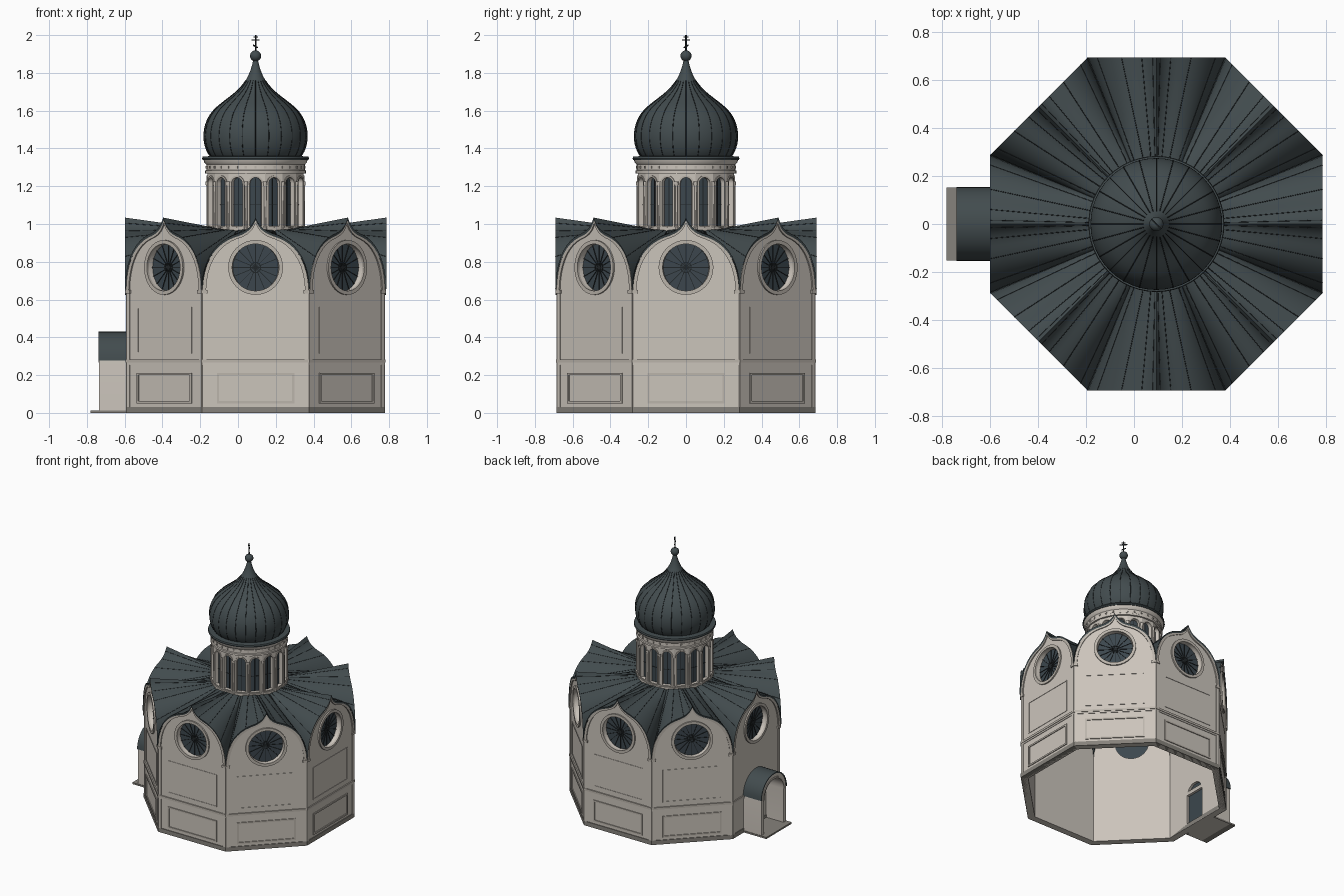
import bpy, bmesh
from math import sin, cos, tan, pi, radians
from mathutils import Vector
from mathutils.geometry import interpolate_bezier

if "Cube" in bpy.data.objects:
    bpy.data.objects.remove(bpy.data.objects["Cube"])

CX = 0.093                      # axis of the octagonal body
APO = 0.68                      # distance from axis to each facade
HALF = APO * tan(pi / 8)        # half width of a facade
ALL = range(8)
WEST = [6]                      # the facade carrying the porch
PLAIN = [i for i in ALL if i not in WEST]


def material(name, r, g, b):
    m = bpy.data.materials.new(name)
    m.use_nodes = True
    m.diffuse_color = (r, g, b, 1)
    m.node_tree.nodes["Principled BSDF"].inputs["Base Color"].default_value = (r, g, b, 1)
    return m


WALL = material("pale stone", 0.60, 0.555, 0.50)
TRIM = material("trim stone", 0.50, 0.46, 0.41)
BASE = material("plinth stone", 0.24, 0.225, 0.20)
ROOF = material("slate metal", 0.055, 0.072, 0.077)
SEAM = material("dark seam", 0.015, 0.019, 0.021)
GLASS = material("window glass", 0.045, 0.062, 0.075)


def place(name, data, steps, n):
    """Link copies of one datablock, turned around the axis."""
    for i in steps:
        ob = bpy.data.objects.new(name, data)
        ob.location.x = CX
        ob.rotation_euler.z = 2 * pi * i / n
        bpy.context.collection.objects.link(ob)


def finish(name, bm, mat, steps, n, angle=35):
    bmesh.ops.recalc_face_normals(bm, faces=bm.faces)
    me = bpy.data.meshes.new(name)
    bm.to_mesh(me)
    bm.free()
    me.materials.append(mat)
    me.shade_smooth()
    me.set_sharp_from_angle(angle=radians(angle))
    place(name, me, steps, n)


def panel(name, mat, shapes, front, depth, steps=ALL, n=8, mitre=False):
    """Extrude flat shapes (outline followed by holes) inward from a facade plane."""
    bm = bmesh.new()
    for loops in shapes:
        edges = []
        for loop in loops:
            vs = [bm.verts.new((u, -front, z)) for u, z in loop]
            edges += [bm.edges.new((vs[k - 1], vs[k])) for k in range(len(vs))]
        fill = bmesh.ops.triangle_fill(bm, edges=edges, use_beauty=True, normal=(0, -1, 0))
        faces = [f for f in fill["geom"] if isinstance(f, bmesh.types.BMFace)]
        ext = bmesh.ops.extrude_face_region(bm, geom=faces, use_keep_orig=True)
        for v in ext["geom"]:
            if isinstance(v, bmesh.types.BMVert):
                v.co.y += depth
                if mitre:
                    v.co.x *= (front - depth) / front
    finish(name, bm, mat, steps, n)


def lathe(name, mat, profile, seg=48, at=(0, 0), steps=(0,), n=1):
    bm = bmesh.new()
    rings = [[bm.verts.new((at[0] + r * sin(2 * pi * k / seg), at[1] + r * cos(2 * pi * k / seg), z))
              for k in range(seg)] for r, z in profile]
    for a, b in zip(rings, rings[1:]):
        for k in range(seg):
            bm.faces.new((a[k - 1], a[k], b[k], b[k - 1]))
    finish(name, bm, mat, steps, n)


def seams(name, lines, steps, n, radius=0.0018):
    cu = bpy.data.curves.new(name, "CURVE")
    cu.dimensions = "3D"
    cu.bevel_depth, cu.bevel_resolution = radius, 0
    for pts in lines:
        sp = cu.splines.new("POLY")
        sp.points.add(len(pts) - 1)
        for p, co in zip(sp.points, pts):
            p.co = (*co, 1)
    cu.materials.append(SEAM)
    place(name, cu, steps, n)


def rect(u0, u1, z0, z1):
    return [(u0, z0), (u1, z0), (u1, z1), (u0, z1)]


def circle(r, z, n=40):
    return [(r * cos(2 * pi * k / n), z + r * sin(2 * pi * k / n)) for k in range(n)]


def arch(r, z0, spring, n=16):
    return [(-r, z0), (r, z0)] + [(r * cos(pi * k / n), spring + r * sin(pi * k / n)) for k in range(n + 1)]


def bezier(*pts, n=10):
    return [(p.x, p.y) for p in interpolate_bezier(*[Vector((*p, 0)) for p in pts], n)]


# Ogee gable line, right corner to left corner
side = bezier((HALF, 0.65), (0.278, 0.80), (0.21, 0.90), (0.11, 0.935))
tip = bezier((0.11, 0.935), (0.05, 0.953), (0.02, 0.975), (0, 1.026))
right = side + tip[1:]
gable = right + [(-u, z) for u, z in reversed(right[:-1])]

# Walls with round windows; the west wall also has a doorway
body = [(-HALF, 0), (HALF, 0)] + gable
oculus = circle(0.126, 0.77)
door = arch(0.085, 0.02, 0.24)
panel("wall", WALL, [[body, oculus]], APO, 0.045, PLAIN, mitre=True)
panel("door_wall", WALL, [[body, oculus, door]], APO, 0.045, WEST, mitre=True)
panel("door", GLASS, [[arch(0.087, 0.018, 0.24)]], APO - 0.018, 0.008, WEST)

# Plinth, string course and framed panels
for name, mat, z0, z1, out in (("plinth", BASE, 0, 0.032, 0.005),
                               ("string_course", TRIM, 0.266, 0.282, 0.008),
                               ("string_course_foot", WALL, 0.254, 0.266, 0.004)):
    w = (APO + out) * tan(pi / 8)
    panel(name, mat, [[rect(-w, w, z0, z1)]], APO + out, out + 0.045, mitre=True)
panel("lower_panel_frame", TRIM, [[rect(-0.205, 0.205, 0.05, 0.212), rect(-0.193, 0.193, 0.062, 0.2)]],
      APO + 0.006, 0.008, PLAIN)
panel("upper_panel_frame", WALL, [[rect(-0.205, 0.205, 0.315, 0.56), rect(-0.198, 0.198, 0.322, 0.553)]],
      APO + 0.003, 0.005, PLAIN)

# Corner pilasters with capitals
panel("pilaster", WALL, [[rect(s * HALF, s * (HALF - 0.022), 0.03, 0.635)] for s in (-1, 1)], APO + 0.005, 0.008)
panel("capital", TRIM, [[rect(s * (HALF + 0.004), s * (HALF - 0.028), 0.632, 0.65)] for s in (-1, 1)],
      APO + 0.011, 0.014)

# Moulding that follows the gable
inner = [(u * 0.93, 0.65 + (z - 0.65) * 0.945) for u, z in gable]
panel("gable_moulding", TRIM, [[gable + inner[::-1]]], APO + 0.008, 0.01)

# Round windows
panel("window_ring", TRIM, [[circle(0.145, 0.77), circle(0.124, 0.77)]], APO + 0.01, 0.015)
panel("window_glass", GLASS, [[circle(0.127, 0.77)]], APO - 0.03, 0.006)
spokes = []
for k in range(8):
    c, s = cos(pi * k / 8), sin(pi * k / 8)
    spokes.append([[(c * a - s * b, 0.77 + s * a + c * b) for a, b in rect(-0.126, 0.126, -0.0018, 0.0018)]])
panel("window_spokes", SEAM, spokes, APO - 0.026, 0.004)
panel("window_hub", SEAM, [[circle(0.03, 0.77), circle(0.025, 0.77)]], APO - 0.025, 0.004)

# Fluted roof lofted from the gables to the drum
EAVE = APO + 0.012
outer = [Vector((u * EAVE / APO, -EAVE, z + 0.008)) for u, z in gable]
collar = [Vector((0.25 * sin(u / HALF * pi / 8), -0.25 * cos(u / HALF * pi / 8), 0.972)) for u, z in gable]
bm = bmesh.new()
rows = [[bm.verts.new(p + Vector((0, 0.004, -0.014))) for p in outer]]
rows += [[bm.verts.new(p.lerp(q, k / 6)) for p, q in zip(outer, collar)] for k in range(7)]
for a, b in zip(rows, rows[1:]):
    for k in range(1, len(a)):
        bm.faces.new((a[k - 1], a[k], b[k], b[k - 1]))
finish("fluted_roof", bm, ROOF, ALL, 8)
seams("roof_seams", [(outer[k], collar[k]) for k in range(0, len(outer), 4)], ALL, 8)

# Drum with sixteen arched windows
DR = 0.254
dw = DR * tan(pi / 16)
SIXTEEN = range(16)
panel("drum_wall", WALL, [[rect(-dw, dw, 0.95, 1.3), arch(0.031, 0.99, 1.215)]], DR, 0.025, SIXTEEN, 16, True)
panel("drum_arch_trim", TRIM, [[arch(0.041, 0.98, 1.215), arch(0.031, 0.99, 1.215)]], DR + 0.005, 0.007, SIXTEEN, 16)
panel("drum_mullion", SEAM, [[rect(-0.002, 0.002, 0.99, 1.24)], [rect(-0.03, 0.03, 1.1, 1.103)]],
      DR - 0.018, 0.005, SIXTEEN, 16)
lathe("drum_glass", GLASS, [(0.234, 0.96), (0.234, 1.29)])
corner = DR / cos(pi / 16)
lathe("drum_column", WALL, [(0.011, 0.97), (0.011, 0.985), (0.007, 0.99), (0.007, 1.2), (0.011, 1.21), (0.011, 1.225)],
      10, (corner * sin(pi / 16), -corner * cos(pi / 16)), SIXTEEN, 16)
lathe("drum_foot", TRIM, [(0.24, 0.985), (0.266, 0.982), (0.268, 0.95)])
lathe("drum_cornice", WALL, [(0.25, 1.266), (0.267, 1.268), (0.267, 1.282), (0.261, 1.286),
                             (0.261, 1.314), (0.272, 1.326), (0.276, 1.343)])
panel("cornice_dentil", TRIM, [[rect(-0.006, 0.006, 1.294, 1.306)]], 0.265, 0.01, range(32), 32)
lathe("dome_rim", ROOF, [(0.26, 1.34), (0.28, 1.34), (0.283, 1.347), (0.28, 1.357), (0.23, 1.36)])

# Onion dome with meridian seams
bulb = (bezier((0.238, 1.355), (0.285, 1.41), (0.295, 1.53), (0.215, 1.61), n=14)
        + bezier((0.215, 1.61), (0.13, 1.69), (0.04, 1.71), (0.01, 1.88), n=14)[1:])
lathe("onion_dome", ROOF, bulb)
seams("dome_seam", [[(0, -r, z) for r, z in bulb[:-4]]], range(24), 24)
lathe("finial_ball", ROOF, [(0.029 * sin(pi * k / 12) + 0.0005, 1.89 - 0.029 * cos(pi * k / 12)) for k in range(13)], 24)

# Finial cross, set on the diagonal, lowest bar slanted
panel("finial_cross", SEAM, [[rect(-0.003, 0.003, 1.91, 2.0)], [rect(-0.014, 0.014, 1.987, 1.992)],
                             [rect(-0.028, 0.028, 1.972, 1.978)],
                             [[(-0.016, 1.943), (0.016, 1.931), (0.016, 1.937), (-0.016, 1.949)]]],
      0.003, 0.006, [7])

# Entrance porch with barrel roof and step
PF = 0.828
panel("porch_wall", WALL, [[arch(0.148, 0.0, 0.278), arch(0.118, 0.006, 0.268)]], PF, 0.15, WEST)
vault = arch(0.154, 0, 0.277)[2:] + arch(0.146, 0, 0.277)[:1:-1]
panel("porch_roof", ROOF, [[vault]], PF + 0.004, 0.154, WEST)
panel("porch_arch_trim", TRIM, [[arch(0.13, 0.0, 0.268)[2:] + arch(0.118, 0, 0.268)[:1:-1]]], PF + 0.004, 0.006, WEST)
panel("porch_step", BASE, [[rect(-0.152, 0.152, 0, 0.012)]], 0.873, 0.2, WEST)
